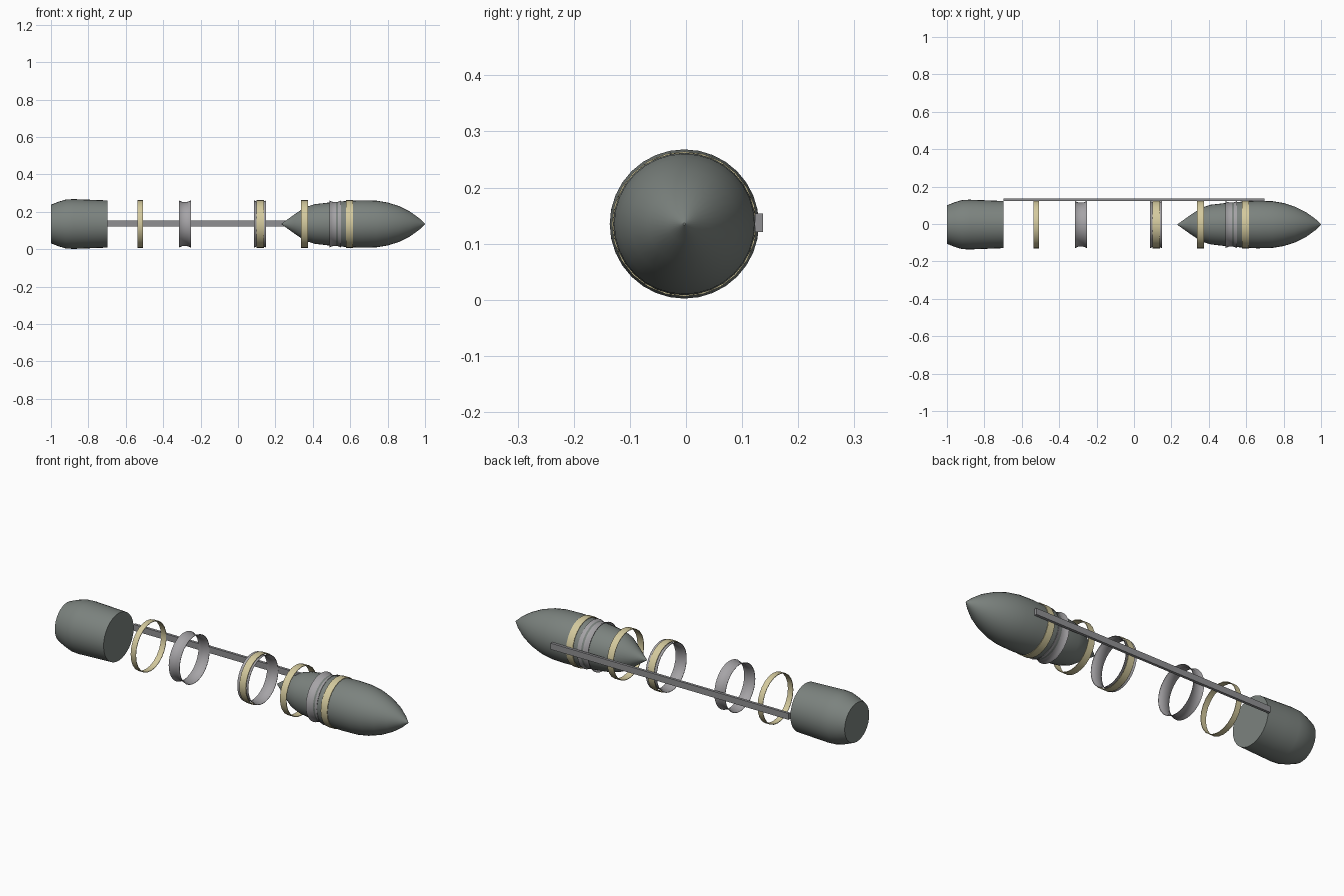
import bpy, bmesh, math

cube = bpy.data.objects.get("Cube")
if cube:
    bpy.data.objects.remove(cube, do_unlink=True)

AXIS_Y, AXIS_Z = -0.003, 0.135


def material(name, rgb):
    m = bpy.data.materials.new(name)
    m.use_nodes = True
    m.diffuse_color = (*rgb, 1)
    m.node_tree.nodes["Principled BSDF"].inputs["Base Color"].default_value = (*rgb, 1)
    return m


body_grey = material("green grey", (0.20, 0.225, 0.21))
steel = material("pale steel", (0.38, 0.37, 0.385))
rail_grey = material("rail grey", (0.28, 0.28, 0.29))
brass = material("pale yellow", (0.66, 0.59, 0.34))


def finish(bm, name, mat, smooth_angle):
    bmesh.ops.recalc_face_normals(bm, faces=bm.faces)
    mesh = bpy.data.meshes.new(name)
    bm.to_mesh(mesh)
    bm.free()
    mesh.materials.append(mat)
    ob = bpy.data.objects.new(name, mesh)
    bpy.context.collection.objects.link(ob)
    bpy.ops.object.select_all(action='DESELECT')
    ob.select_set(True)
    bpy.context.view_layer.objects.active = ob
    bpy.ops.object.shade_smooth_by_angle(angle=math.radians(smooth_angle))
    return ob


def lathe(name, profile, mat, sides=32, closed=False, smooth_angle=30):
    """Spin (x, radius) points about the long axis; closed joins last to first."""
    bm = bmesh.new()
    loops = []
    for x, r in profile:
        loops.append([bm.verts.new((x, AXIS_Y + r * math.cos(math.tau * i / sides),
                                    AXIS_Z + r * math.sin(math.tau * i / sides)))
                      for i in range(sides)])
    pairs = list(zip(loops, loops[1:]))
    if closed:
        pairs.append((loops[-1], loops[0]))
    else:
        bm.faces.new(loops[0])
        bm.faces.new(loops[-1])
    for a, b in pairs:
        for i in range(sides):
            j = (i + 1) % sides
            bm.faces.new((a[i], a[j], b[j], b[i]))
    return finish(bm, name, mat, smooth_angle)


# Pointed front body with a conical rear
lathe("front_body", [(0.233, 0.002), (0.30, 0.05), (0.36, 0.09), (0.41, 0.106),
                     (0.48, 0.114), (0.58, 0.123), (0.66, 0.127), (0.74, 0.125),
                     (0.80, 0.115), (0.86, 0.096), (0.92, 0.066), (0.97, 0.03),
                     (1.0, 0.002)], body_grey)

# Rounded tail can
lathe("tail_body", [(-1.0, 0.103), (-0.96, 0.119), (-0.92, 0.131), (-0.88, 0.133),
                    (-0.80, 0.130), (-0.698, 0.126)], body_grey)


# Flat yellow bands
def band(name, x0, x1, r=0.129, wall=0.003):
    lathe(name, [(x0, r), (x1, r), (x1, r - wall), (x0, r - wall)],
          brass, sides=24, closed=True)


for i, (x0, x1) in enumerate([(-0.537, -0.507), (0.100, 0.138),
                              (0.338, 0.375), (0.577, 0.615)]):
    band(f"yellow_band_{i + 1}", x0, x1)


# Steel rings with a waisted channel and flared rims
def channel_ring(name, x, half=0.032, rim=0.126, waist=0.118, wall=0.002):
    shape = [(-1, rim), (-0.7, (rim + waist) / 2), (-0.4, waist),
             (0.4, waist), (0.7, (rim + waist) / 2), (1, rim)]
    outer = [(x + half * t, r) for t, r in shape]
    inner = [(px, r - wall) for px, r in reversed(outer)]
    lathe(name, outer + inner, steel, sides=32, closed=True, smooth_angle=40)


for i, x in enumerate([-0.284, 0.118, 0.52]):
    channel_ring(f"steel_ring_{i + 1}", x)

# Long rail along the back
bm = bmesh.new()
bmesh.ops.create_cube(bm, size=1)
for v in bm.verts:
    v.co = (v.co.x * 1.396, 0.130 + v.co.y * 0.014, 0.137 + v.co.z * 0.033)
finish(bm, "back_rail", rail_grey, 30)
